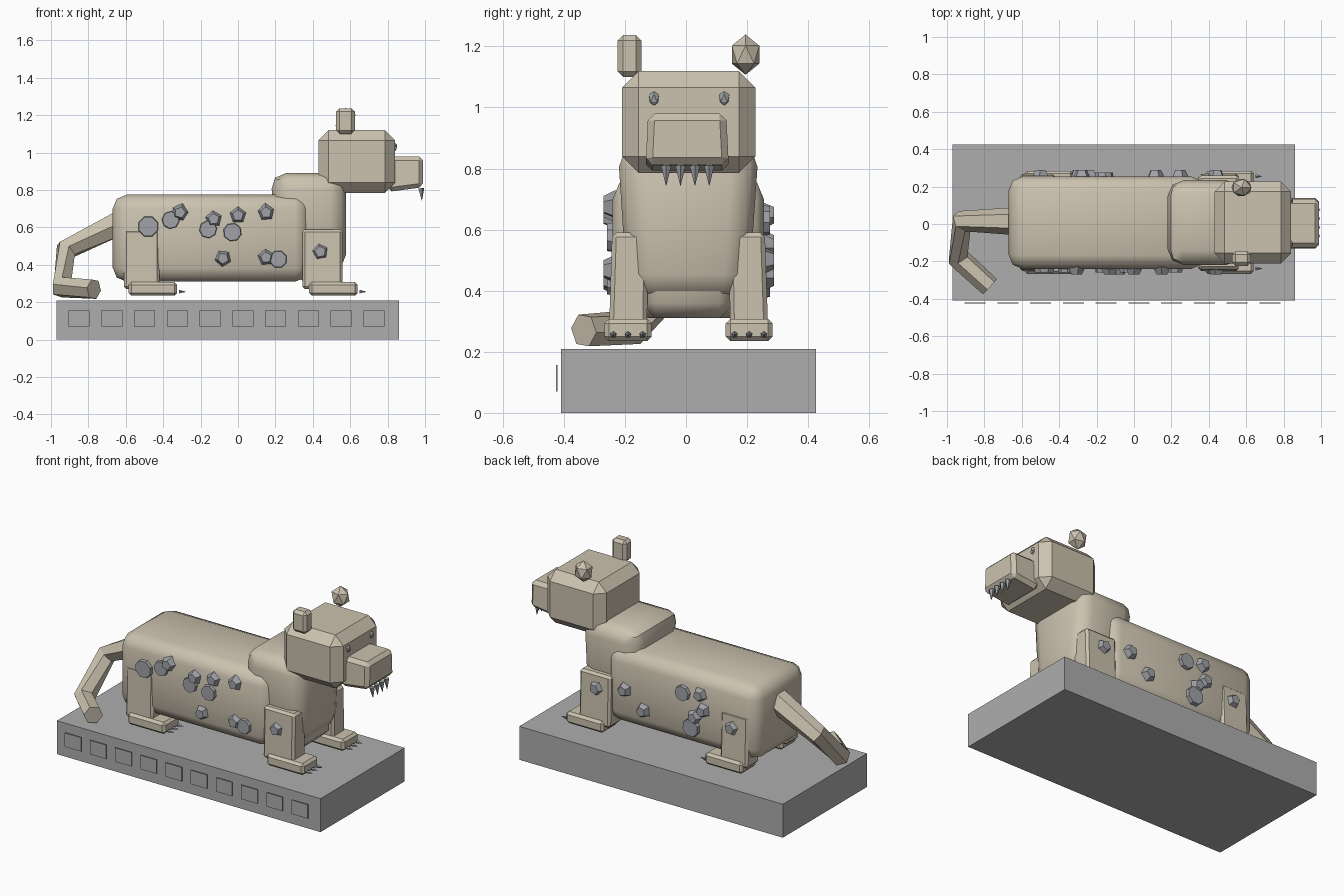
import bpy, bmesh, math
from mathutils import Vector, Matrix

cube = bpy.data.objects.get("Cube")
if cube:
    bpy.data.objects.remove(cube, do_unlink=True)


def material(name, rgb):
    m = bpy.data.materials.new(name)
    m.use_nodes = True
    m.diffuse_color = (*rgb, 1)
    m.node_tree.nodes["Principled BSDF"].inputs["Base Color"].default_value = (*rgb, 1)
    return m


FUR = material("beige_fur", (0.60, 0.54, 0.43))
STONE = material("grey_stone", (0.42, 0.42, 0.42))
SLATE = material("slate_grey", (0.35, 0.36, 0.39))


def finish(bm, name, mat, smooth=False):
    bmesh.ops.recalc_face_normals(bm, faces=bm.faces)
    mesh = bpy.data.meshes.new(name)
    bm.to_mesh(mesh)
    bm.free()
    mesh.materials.append(mat)
    ob = bpy.data.objects.new(name, mesh)
    bpy.context.collection.objects.link(ob)
    if smooth:
        bpy.ops.object.select_all(action="DESELECT")
        ob.select_set(True)
        bpy.context.view_layer.objects.active = ob
        bpy.ops.object.shade_smooth_by_angle(angle=math.radians(50))
    return ob


def box(name, lo, hi, mat, bevel=0.0, segments=1, smooth=False, shape=None):
    """Box between two corners, optionally reshaped then chamfered."""
    lo, hi = Vector(lo), Vector(hi)
    bm = bmesh.new()
    bmesh.ops.create_cube(bm, size=1)
    for v in bm.verts:
        side = v.co * 2
        v.co = (lo + hi) / 2 + v.co * (hi - lo)
        if shape:
            shape(v.co, side)
    if bevel:
        bmesh.ops.bevel(bm, geom=bm.edges[:], offset=bevel, segments=segments,
                        profile=0.5, affect="EDGES")
    return finish(bm, name, mat, smooth)


def spike(name, base, tip, radius, sides=5):
    base, tip = Vector(base), Vector(tip)
    bm = bmesh.new()
    turn = (tip - base).to_track_quat("Z", "Y").to_matrix().to_4x4()
    bmesh.ops.create_cone(bm, cap_ends=True, segments=sides, radius1=radius, radius2=0.001,
                          depth=(tip - base).length,
                          matrix=Matrix.Translation((base + tip) / 2) @ turn)
    return finish(bm, name, SLATE)


# Plinth with a row of front panels
box("plinth", (-0.97, -0.41, 0), (0.86, 0.425, 0.21), STONE)
for i in range(10):
    x = -0.849 + 0.175 * i
    box(f"plinth_panel_{i + 1}", (x - 0.056, -0.426, 0.07), (x + 0.056, -0.42, 0.157), STONE)

# Body and chest
box("body", (-0.67, -0.24, 0.31), (0.38, 0.255, 0.775), FUR, 0.075, 2, True)


def chest_shape(co, side):
    if side.z < 0:
        co.y *= 0.85
        if side.x < 0:
            co.x += 0.06


box("chest", (0.17, -0.225, 0.37), (0.578, 0.24, 0.89), FUR, 0.085, 2, True, chest_shape)
box("lower_chest", (0.3, -0.15, 0.31), (0.555, 0.16, 0.6), FUR, 0.05, 1, True)

# Head and muzzle
box("head", (0.43, -0.21, 0.785), (0.84, 0.228, 1.12), FUR, 0.055)


def muzzle_shape(co, side):
    if side.x > 0 and side.z < 0:
        co.z += 0.025
    if side.z > 0:
        co.y *= 0.94


box("muzzle", (0.8, -0.132, 0.79), (0.99, 0.14, 0.98), FUR, 0.022, shape=muzzle_shape)
for i in range(4):
    y = -0.065 + 0.047 * i
    spike(f"tooth_{i + 1}", (0.978, y, 0.81), (0.983, y, 0.745), 0.018)

# Eyes and ears
for side, y in (("right", -0.105), ("left", 0.125)):
    bm = bmesh.new()
    bmesh.ops.create_icosphere(bm, subdivisions=1, radius=0.025,
                               matrix=Matrix.Translation((0.835, y, 1.03)) @ Matrix.Diagonal((0.7, 0.8, 1.1, 1)))
    finish(bm, f"{side}_eye", SLATE)
box("right_ear", (0.525, -0.224, 1.10), (0.625, -0.146, 1.237), FUR, 0.018)
bm = bmesh.new()
bmesh.ops.create_icosphere(bm, subdivisions=1, radius=0.066,
                           matrix=Matrix.Translation((0.575, 0.195, 1.173)) @ Matrix.Diagonal((0.9, 0.8, 1, 1)))
finish(bm, "left_ear", FUR)


# Legs, paws and claws
def leg_shape(co, side):
    if side.z > 0:
        co.y *= 0.96


for side, y in (("right", -0.19), ("left", 0.207)):
    for end, x0, x1, px in (("front", 0.345, 0.56, 0.38), ("hind", -0.61, -0.42, -0.585)):
        box(f"{side}_{end}_leg", (x0, y - 0.062, 0.27), (x1, y + 0.062, 0.59), FUR, 0.014,
            shape=leg_shape)
        box(f"{side}_{end}_paw", (px, y - 0.077, 0.235), (px + 0.26, y + 0.077, 0.308), FUR, 0.015)
        for i in (-1, 0, 1):
            spike(f"{side}_{end}_claw_{i + 2}", (px + 0.27, y + 0.048 * i, 0.256),
                  (px + 0.305, y + 0.048 * i, 0.256), 0.011)

# Tail, a faceted tube swept along a bent path
path = [Vector(p) for p in ((-0.62, 0.015, 0.63), (-0.92, 0.015, 0.48),
                            (-0.94, -0.18, 0.28), (-0.77, -0.335, 0.27))]
radii = (0.075, 0.06, 0.062, 0.056)
bm = bmesh.new()
rings = []
normal = Vector((0, 1, 0))
for i, (p, r) in enumerate(zip(path, radii)):
    steps = [(path[k + 1] - path[k]).normalized() for k in (i - 1, i) if 0 <= k < len(path) - 1]
    along = sum(steps, Vector()).normalized()
    normal = (normal - along * normal.dot(along)).normalized()
    across = along.cross(normal)
    rings.append([bm.verts.new(p + r * (normal * math.cos(a) + across * math.sin(a)))
                  for a in (math.tau * k / 6 for k in range(6))])
for a, b in zip(rings, rings[1:]):
    for k in range(6):
        bm.faces.new((a[k], a[(k + 1) % 6], b[(k + 1) % 6], b[k]))
bm.faces.new(rings[0])
bm.faces.new(rings[-1])
finish(bm, "tail", FUR)


# Coat spots: flat discs and chunky faceted rosettes
def spot(name, x, y, z, radius, sides, depth):
    bm = bmesh.new()
    outward = math.copysign(1, y)
    place = Matrix.Translation((x, y, z)) @ Matrix.Rotation(-outward * math.pi / 2, 4, "X")
    bmesh.ops.create_cone(bm, cap_ends=True, segments=sides, radius1=radius,
                          radius2=radius * (0.9 if sides > 5 else 0.6), depth=depth,
                          matrix=place @ Matrix.Rotation(x * 9, 4, "Z"))
    finish(bm, name, SLATE)


right_discs = ((-0.48, 0.605, 0.06), (-0.36, 0.64, 0.05), (-0.16, 0.59, 0.05),
               (-0.03, 0.575, 0.052), (0.215, 0.43, 0.05))
right_rosettes = ((-0.31, 0.68), (-0.13, 0.645), (0, 0.665), (0.15, 0.68),
                  (-0.08, 0.435), (0.15, 0.44), (0.44, 0.47))
left_discs = ((-0.22, 0.43, 0.06), (-0.16, 0.63, 0.052))
left_rosettes = ((0.44, 0.5), (0.245, 0.54), (0.115, 0.445), (-0.28, 0.65),
                 (-0.3, 0.555), (-0.24, 0.5), (-0.5, 0.5))
for side, y, discs, rosettes in (("right", -0.243, right_discs, right_rosettes),
                                 ("left", 0.26, left_discs, left_rosettes)):
    for i, (x, z, r) in enumerate(discs):
        spot(f"{side}_disc_{i + 1}", x, y, z, r, 8, 0.03)
    for i, (x, z) in enumerate(rosettes):
        spot(f"{side}_rosette_{i + 1}", x, y * 1.03, z, 0.05, 5, 0.04)
